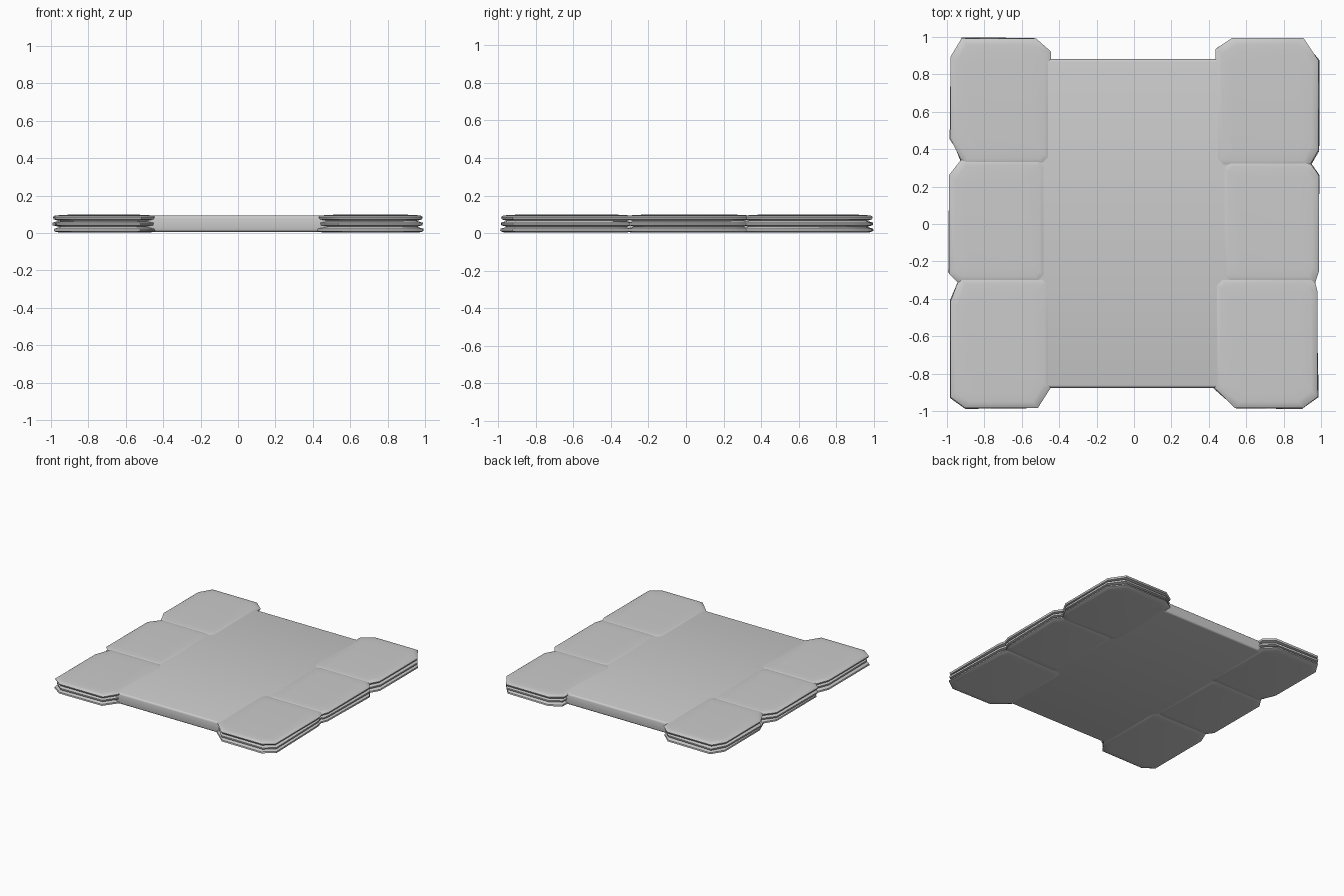
import bpy, bmesh, random

if "Cube" in bpy.data.objects:
    bpy.data.objects.remove(bpy.data.objects["Cube"])
random.seed(4)

# Rounded three-layer side profile: (height, inset, layer index)
PROFILE = [(0.002, 0.050, 0), (0.005, 0.016, 0), (0.012, 0.002, 0), (0.023, 0.004, 0),
           (0.032, 0.032, 0), (0.035, 0.032, 1), (0.042, 0.006, 1), (0.055, 0.004, 1),
           (0.063, 0.030, 1), (0.066, 0.030, 2), (0.073, 0.005, 2), (0.086, 0.000, 2),
           (0.093, 0.010, 2), (0.096, 0.035, 2), (0.098, 0.080, 2)]


def finish(name, bm, angle):
    bmesh.ops.recalc_face_normals(bm, faces=bm.faces)
    mesh = bpy.data.meshes.new(name)
    bm.to_mesh(mesh)
    bm.free()
    obj = bpy.data.objects.new(name, mesh)
    bpy.context.collection.objects.link(obj)
    bpy.ops.object.select_all(action='DESELECT')
    obj.select_set(True)
    bpy.context.view_layer.objects.active = obj
    bpy.ops.object.shade_smooth_by_angle(angle=angle)


def stone(name, x0, x1, y0, y1, cuts):
    """Chipped block; cuts are corner sizes: front-left, front-right, back-right, back-left."""
    (a, b), (c, d), (e, f), (g, h) = cuts
    outline = [(x0, y0 + b), (x0 + a, y0), (x1 - c, y0), (x1, y0 + d),
               (x1, y1 - f), (x1 - e, y1), (x0 + g, y1), (x0, y1 - h)]
    cx, cy = (x0 + x1) / 2, (y0 + y1) / 2
    hx, hy = (x1 - x0) / 2, (y1 - y0) / 2
    # Each layer is chipped a little differently
    wobble = [[(random.uniform(-.008, .008), random.uniform(-.008, .008))
               for _ in outline] for _ in range(2)] + [[(0, 0)] * 8]
    bm = bmesh.new()
    rings = []
    for z, inset, layer in PROFILE:
        sx, sy = 1 - inset / hx, 1 - inset / hy
        rings.append([bm.verts.new((cx + (px - cx) * sx + wx, cy + (py - cy) * sy + wy, z))
                      for (px, py), (wx, wy) in zip(outline, wobble[layer])])
    for lo, hi in zip(rings, rings[1:]):
        for i in range(8):
            j = (i + 1) % 8
            bm.faces.new((lo[i], lo[j], hi[j], hi[i]))
    bm.faces.new(rings[0][::-1])
    bm.faces.new(rings[-1])
    finish(name, bm, 0.8)


s = (0.03, 0.03)
# Left column of stones
stone("stone_left_front", -0.982, -0.445, -0.985, -0.285, [(.08, .06), (.07, .11), s, (.05, .13)])
stone("stone_left_middle", -0.99, -0.47, -0.315, 0.35, [(.05, .05), s, s, (.07, .09)])
stone("stone_left_back", -0.982, -0.445, 0.315, 0.993, [(.07, .14), s, (.08, .07), (.06, .10)])
# Right column of stones
stone("stone_right_front", 0.43, 0.982, -0.985, -0.285, [(.11, .11), (.08, .06), (.02, .08), s])
stone("stone_right_middle", 0.47, 0.988, -0.315, 0.34, [s, (.02, .06), (.055, .08), s])
stone("stone_right_back", 0.435, 0.986, 0.305, 0.995, [s, (.05, .09), (.08, .12), (.09, .06)])

# Smooth core slab between the columns
bm = bmesh.new()
bmesh.ops.create_cube(bm, size=1)
for v in bm.verts:
    v.co = (v.co.x * 1.3, v.co.y * 1.757 + 0.003, 0.05 + v.co.z * 0.087)
edges = [e for e in bm.edges if abs(e.verts[0].co.x - e.verts[1].co.x) > 1]
bmesh.ops.bevel(bm, geom=edges, offset=0.014, segments=3, profile=0.5, affect='EDGES')
finish("core_slab", bm, 0.8)
